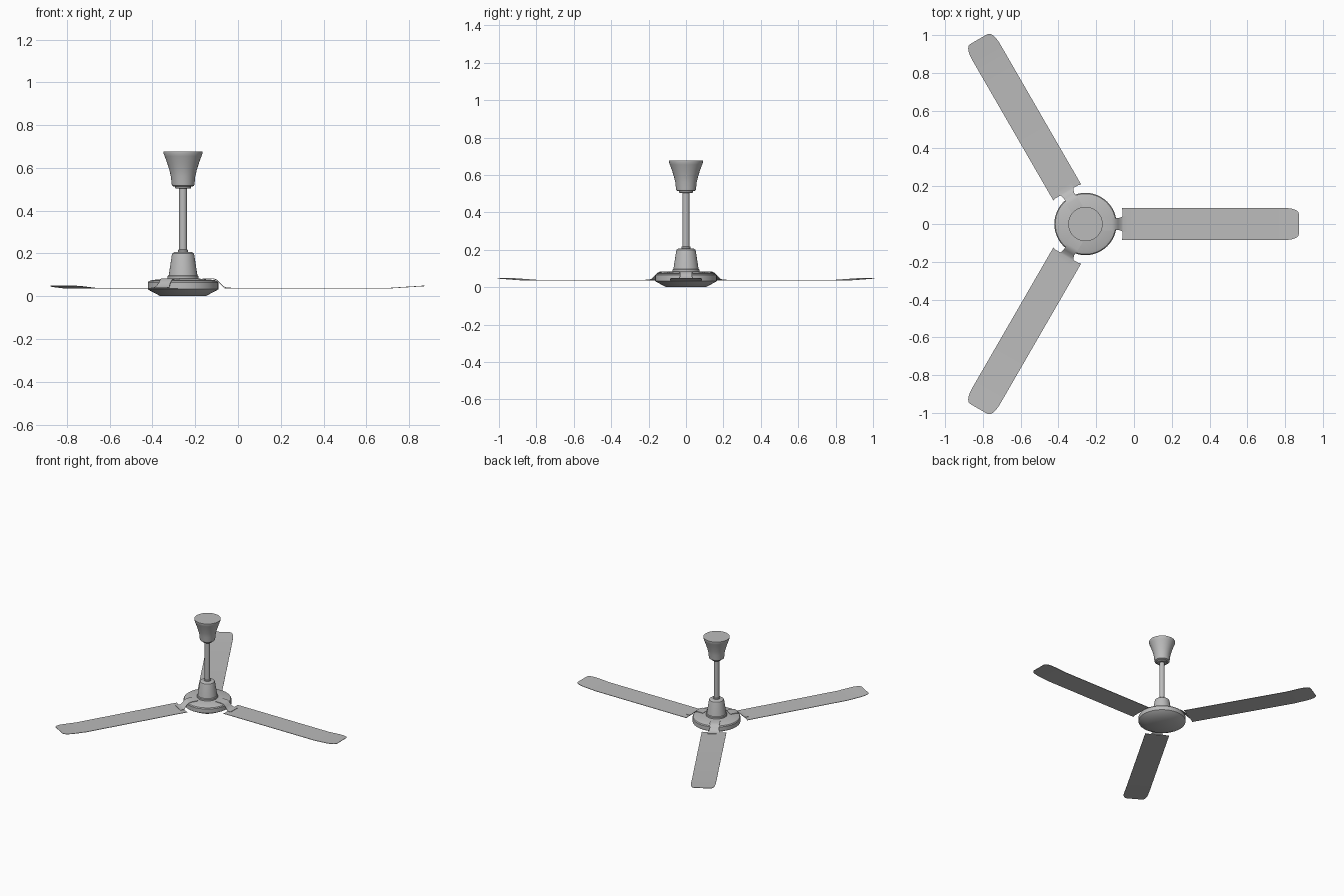
import bpy, bmesh, math
from mathutils import Matrix, Vector

if "Cube" in bpy.data.objects:
    bpy.data.objects.remove(bpy.data.objects["Cube"])

CX = -0.257          # fan axis
metal = bpy.data.materials.new("grey_metal")
metal.use_nodes = True
GREY = (0.5, 0.5, 0.5, 1)
metal.diffuse_color = GREY
metal.node_tree.nodes["Principled BSDF"].inputs["Base Color"].default_value = GREY


def finish(name, bm, angle=30):
    bmesh.ops.recalc_face_normals(bm, faces=bm.faces)
    me = bpy.data.meshes.new(name)
    bm.to_mesh(me)
    bm.free()
    ob = bpy.data.objects.new(name, me)
    bpy.context.collection.objects.link(ob)
    me.materials.append(metal)
    bpy.ops.object.select_all(action='DESELECT')
    ob.select_set(True)
    bpy.context.view_layer.objects.active = ob
    bpy.ops.object.shade_smooth_by_angle(angle=math.radians(angle))
    return ob


def lathe(name, profile, sides=48):
    """Spin a closed (radius, height) profile round the fan axis."""
    bm = bmesh.new()
    rings = []
    for r, z in profile:
        rings.append([bm.verts.new((CX + r * math.cos(math.tau * i / sides),
                                    r * math.sin(math.tau * i / sides), z))
                      for i in range(sides)])
    for a, b in zip(rings, rings[1:]):
        for i in range(sides):
            j = (i + 1) % sides
            bm.faces.new((a[i], a[j], b[j], b[i]))
    bm.faces.new(rings[0])
    bm.faces.new(rings[-1])
    return finish(name, bm)


def sheet(name, stations, thick, turn):
    """Thin plate lofted along a radius from (radius, half width, height)."""
    bm = bmesh.new()
    spin = Matrix.Translation((CX, 0, 0)) @ Matrix.Rotation(turn, 4, 'Z')
    loops = []
    for r, w, z in stations:
        loops.append([bm.verts.new(spin @ Vector((r, y, z + h)))
                      for y, h in ((-w, 0), (w, 0), (w, thick), (-w, thick))])
    for a, b in zip(loops, loops[1:]):
        for i in range(4):
            j = (i + 1) % 4
            bm.faces.new((a[i], a[j], b[j], b[i]))
    bm.faces.new(loops[0])
    bm.faces.new(loops[-1])
    return finish(name, bm)


# Motor housing with a flared underside
lathe("motor_housing", [(0.105, 0), (0.158, 0.028), (0.165, 0.033), (0.165, 0.064),
                        (0.16, 0.071), (0.145, 0.076), (0.07, 0.083)])
# Lower cover, seated on a flange
lathe("lower_flange", [(0.073, 0.078), (0.073, 0.094), (0.068, 0.098)])
lathe("lower_cover", [(0.068, 0.094), (0.066, 0.105), (0.053, 0.19), (0.05, 0.2),
                      (0.042, 0.206), (0.024, 0.208), (0.024, 0.216), (0.02, 0.218)])
# Hanging rod and ceiling canopy
lathe("down_rod", [(0.019, 0.2), (0.019, 0.515)], 32)
lathe("canopy_collar", [(0.034, 0.503), (0.038, 0.507), (0.038, 0.522)])
lathe("ceiling_canopy", [(0.045, 0.514), (0.052, 0.518), (0.054, 0.53), (0.057, 0.56),
                         (0.064, 0.59), (0.075, 0.625), (0.086, 0.655),
                         (0.091, 0.668), (0.091, 0.677)])

# Blade outline: long straight strip, upturned rounded tip
blade = [(0.197, 0.085, 0.036), (0.96, 0.085, 0.036)]
for k in range(11):
    t = k / 10 * math.pi / 2
    r = 1.045 + 0.085 * math.sin(t) ** 0.9
    w = 0.05 + 0.035 * math.cos(t) ** 0.8 if k < 10 else 0.05
    blade.append((r, w, 0.036 + 0.011 * (r - 0.96) / 0.17))

# Bracket: grips the housing top, slopes down, then spreads under the blade
bracket = [(0.09, 0.035, 0.08), (0.14, 0.035, 0.08), (0.158, 0.032, 0.074),
           (0.172, 0.031, 0.06), (0.19, 0.036, 0.042), (0.2, 0.042, 0.038),
           (0.225, 0.042, 0.038)]

for n in range(3):
    turn = n * math.tau / 3
    sheet(f"blade_{n + 1}", blade, 0.003, turn)
    sheet(f"blade_bracket_{n + 1}", bracket, 0.004, turn)
    # Pointed root corners either side of the bracket
    for side in (-1, 1):
        bm = bmesh.new()
        spin = Matrix.Translation((CX, 0, 0)) @ Matrix.Rotation(turn, 4, 'Z')
        pts = [(0.198, 0.085), (0.193, 0.085), (0.198, 0.065)]
        lo = [bm.verts.new(spin @ Vector((x, side * y, 0.036))) for x, y in pts]
        hi = [bm.verts.new(spin @ Vector((x, side * y, 0.039))) for x, y in pts]
        bm.faces.new(lo)
        bm.faces.new(hi)
        for i in range(3):
            j = (i + 1) % 3
            bm.faces.new((lo[i], lo[j], hi[j], hi[i]))
        finish(f"blade_{n + 1}_root_corner_{'left' if side > 0 else 'right'}", bm)
